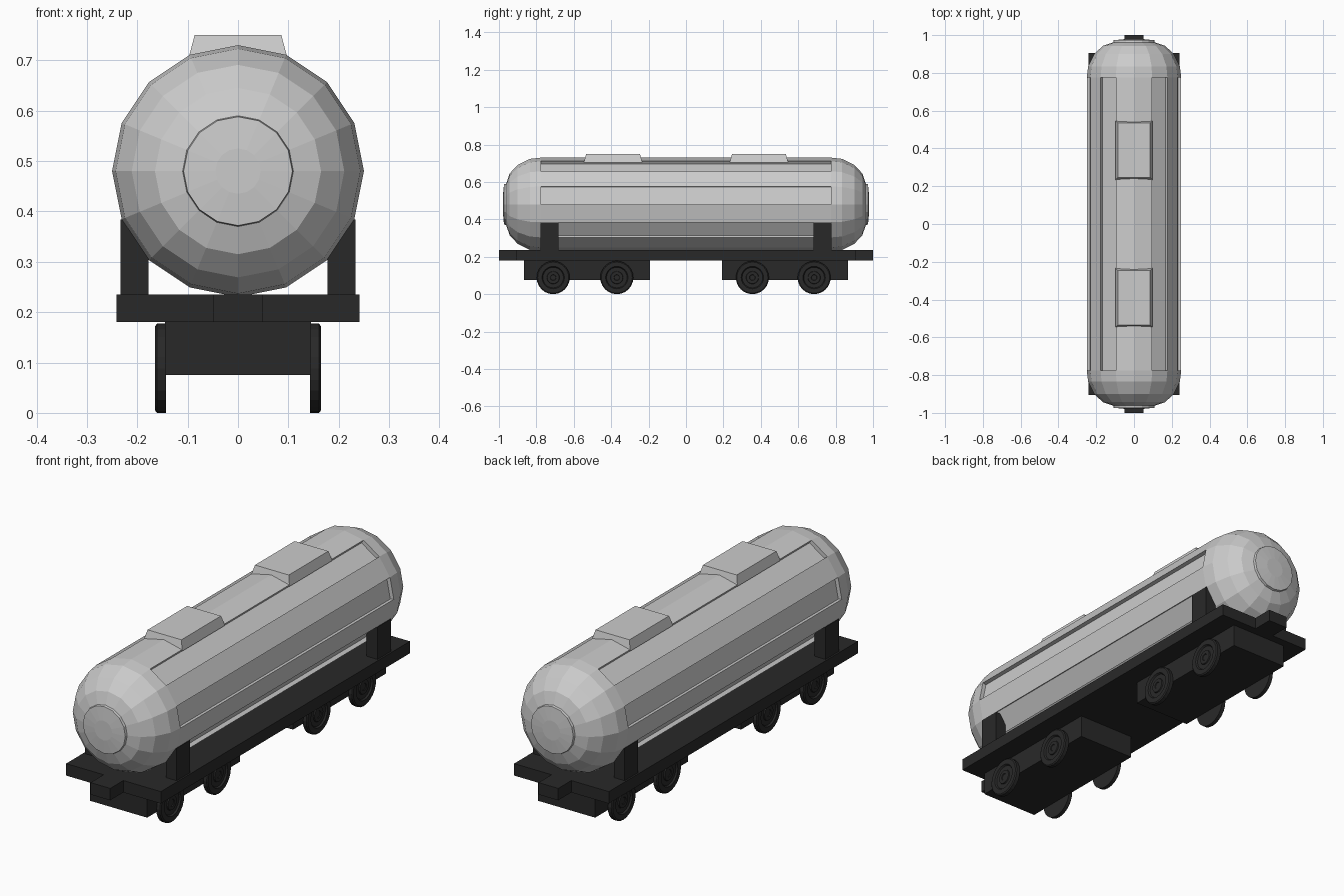
import bpy, bmesh, math
from mathutils import Matrix, Vector

if "Cube" in bpy.data.objects:
    bpy.data.objects.remove(bpy.data.objects["Cube"])

dark = bpy.data.materials.new("dark_metal")
dark.diffuse_color = (0.022, 0.022, 0.022, 1)
dark.use_nodes = True
dark.node_tree.nodes["Principled BSDF"].inputs["Base Color"].default_value = dark.diffuse_color


def finish(name, bm, mat=None):
    bmesh.ops.recalc_face_normals(bm, faces=bm.faces)
    me = bpy.data.meshes.new(name)
    bm.to_mesh(me)
    bm.free()
    ob = bpy.data.objects.new(name, me)
    bpy.context.collection.objects.link(ob)
    if mat:
        me.materials.append(mat)
    return ob


def box(name, lo, hi, mat=None, taper=(0, 0)):
    """Box between two corners; taper pulls in the top face."""
    bm = bmesh.new()
    bmesh.ops.create_cube(bm, size=1)
    for v in bm.verts:
        s = [c > 0 for c in v.co]
        v.co = Vector([hi[i] if s[i] else lo[i] for i in range(3)])
        if s[2]:
            v.co.x -= taper[0] * (1 if s[0] else -1)
            v.co.y -= taper[1] * (1 if s[1] else -1)
    return finish(name, bm, mat)


def lathe(profile, sides):
    """Revolve (radius, height) points about z, closing both ends."""
    bm = bmesh.new()
    rings = [[bm.verts.new((r * math.cos(2 * math.pi * k / sides),
                            r * math.sin(2 * math.pi * k / sides), h))
              for k in range(sides)] for r, h in profile]
    for a, b in zip(rings, rings[1:]):
        for k in range(sides):
            n = (k + 1) % sides
            bm.faces.new((a[k], a[n], b[n], b[k]))
    bm.faces.new(rings[0])
    bm.faces.new(rings[-1])
    bmesh.ops.recalc_face_normals(bm, faces=bm.faces)
    return bm


# Tank: 16-sided capsule with sunken long panels
end = [(0.25, 0.775), (0.243, 0.835), (0.211, 0.90), (0.165, 0.943),
       (0.11, 0.962), (0.108, 0.973), (0.045, 0.979)]
bm = lathe([(r, -y) for r, y in reversed(end)] + end, 16)
bmesh.ops.rotate(bm, verts=bm.verts, matrix=Matrix.Rotation(math.pi / 2, 3, 'X'))
bmesh.ops.translate(bm, verts=bm.verts, vec=(0, 0, 0.48))
panels = []
for f in bm.faces:
    c = f.calc_center_median()
    if abs(c.y) < 0.1:
        elev = math.degrees(math.atan2(c.z - 0.48, abs(c.x)))
        if any(abs(elev - e) < 3 for e in (11.25, 56.25, -33.75)):
            panels.append(f)
for f in bmesh.ops.extrude_discrete_faces(bm, faces=panels)["faces"]:
    f.normal_update()
    bmesh.ops.translate(bm, verts=f.verts, vec=-0.018 * f.normal)
finish("tank", bm)

# Deck and coupler beam
box("deck", (-0.241, -0.905, 0.18), (0.241, 0.905, 0.235), dark)
for s, end_name in ((-1, "front"), (1, "rear")):
    ya, yb = sorted((s * 0.9, s * 1.0))
    box(end_name + "_coupler", (-0.05, ya, 0.18), (0.05, yb, 0.235), dark)
    # Roof hatch
    box(end_name + "_hatch", (-0.098, s * 0.39 - 0.156, 0.705),
        (0.098, s * 0.39 + 0.156, 0.75), taper=(0.012, 0.012))
    # Bogie block
    box(end_name + "_bogie", (-0.145, s * 0.53 - 0.337, 0.075),
        (0.145, s * 0.53 + 0.337, 0.182), dark)
    # Tank support posts
    for t, side in ((-1, "left"), (1, "right")):
        xa, xb = sorted((t * 0.178, t * 0.233))
        box(f"{end_name}_{side}_post", (xa, s * 0.73 - 0.049, 0.23),
            (xb, s * 0.73 + 0.049, 0.384), dark)

# Wheels with a stepped face
wheel = [(0.0885, 0.143), (0.0885, 0.161), (0.083, 0.165), (0.06, 0.165),
         (0.055, 0.158), (0.034, 0.158), (0.032, 0.163), (0.016, 0.163), (0.014, 0.160)]
for y in (-0.71, -0.37, 0.355, 0.685):
    for t, side in ((-1, "left"), (1, "right")):
        bm = lathe(wheel, 24)
        bmesh.ops.rotate(bm, verts=bm.verts,
                         matrix=Matrix.Rotation(t * math.pi / 2, 3, 'Y'))
        bmesh.ops.translate(bm, verts=bm.verts, vec=(0, y, 0.0885))
        finish(f"{side}_wheel", bm, dark)
